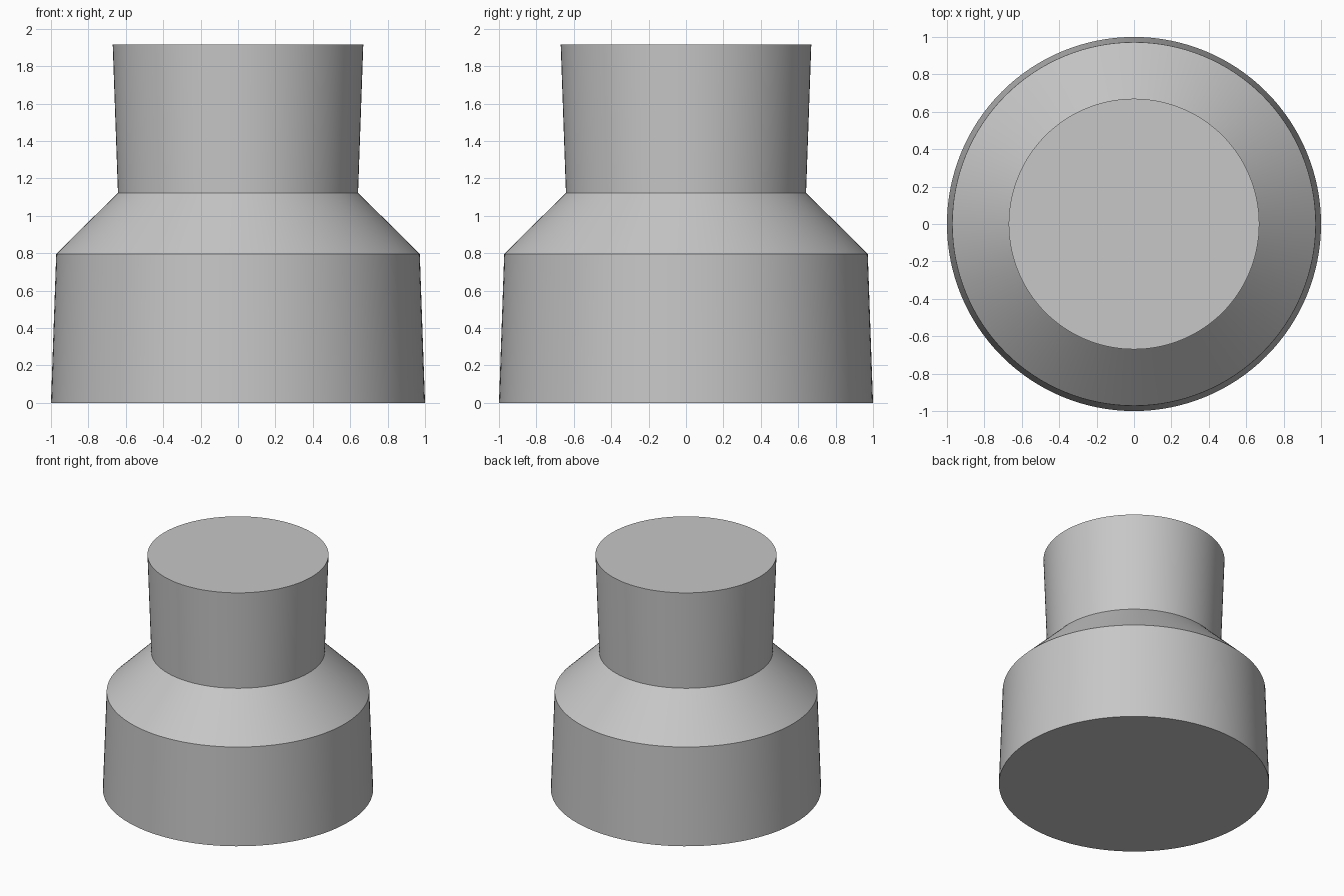
import bpy
import bmesh
import math

cube = bpy.data.objects.get("Cube")
if cube:
    bpy.data.objects.remove(cube, do_unlink=True)

SIDES = 128

# Plain grey material
grey = bpy.data.materials.new("light_grey")
grey.use_nodes = True
colour = (0.57, 0.57, 0.57, 1)
grey.diffuse_color = colour
grey.node_tree.nodes["Principled BSDF"].inputs["Base Color"].default_value = colour


def turned_solid(name, profile, material):
    """Closed solid of revolution from (radius, height) points, bottom to top."""
    bm = bmesh.new()
    rings = []
    for radius, z in profile:
        angles = [math.tau * i / SIDES for i in range(SIDES)]
        rings.append([bm.verts.new((radius * math.cos(a), radius * math.sin(a), z))
                      for a in angles])
    for low, high in zip(rings, rings[1:]):
        for i in range(SIDES):
            j = (i + 1) % SIDES
            bm.faces.new((low[i], low[j], high[j], high[i]))
    bm.faces.new(rings[0][::-1])
    bm.faces.new(rings[-1])
    mesh = bpy.data.meshes.new(name)
    bm.to_mesh(mesh)
    bm.free()
    mesh.materials.append(material)
    obj = bpy.data.objects.new(name, mesh)
    bpy.context.collection.objects.link(obj)
    bpy.ops.object.select_all(action='DESELECT')
    obj.select_set(True)
    bpy.context.view_layer.objects.active = obj
    bpy.ops.object.shade_smooth_by_angle(angle=math.radians(25))
    return obj


# Wide tapered base, sloped shoulder and slightly flared neck
turned_solid("reducer_body",
             [(1.0, 0), (0.972, 0.797), (0.642, 1.123), (0.67, 1.915)], grey)
